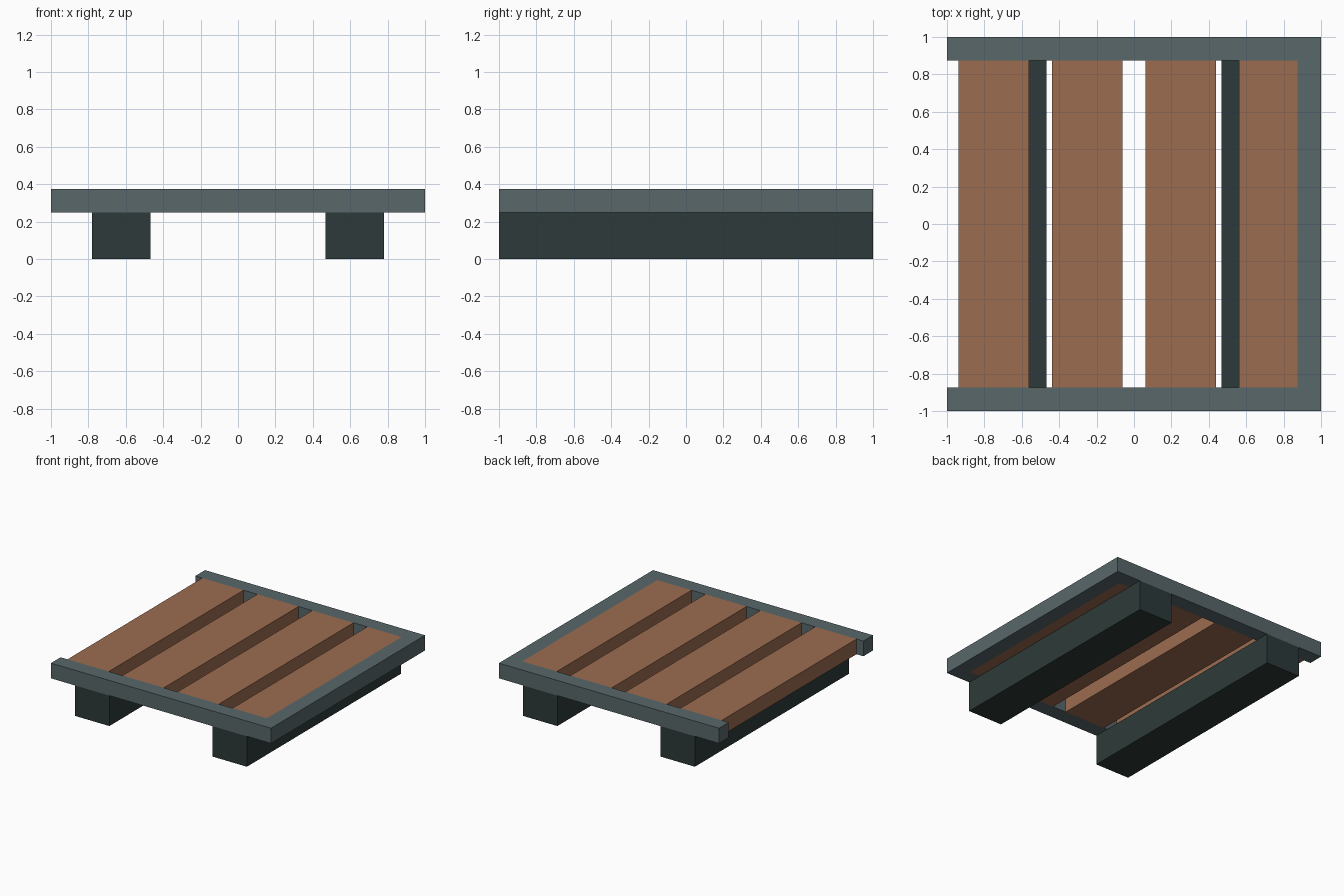
import bpy
import bmesh

cube = bpy.data.objects.get("Cube")
if cube:
    bpy.data.objects.remove(cube, do_unlink=True)


def material(name, rgb):
    mat = bpy.data.materials.new(name)
    mat.use_nodes = True
    colour = (*rgb, 1)
    mat.diffuse_color = colour
    mat.node_tree.nodes["Principled BSDF"].inputs["Base Color"].default_value = colour
    return mat


wood = material("brown wood", (0.33, 0.15, 0.08))
slate = material("slate grey", (0.098, 0.136, 0.144))
dark = material("dark green grey", (0.026, 0.042, 0.041))


def prism(name, outline, bottom, top, mat):
    """Extrude a flat outline (counter-clockwise, seen from above) upwards."""
    bm = bmesh.new()
    base = bm.faces.new([bm.verts.new((x, y, bottom)) for x, y in outline])
    grown = bmesh.ops.extrude_face_region(bm, geom=[base], use_keep_orig=True)
    verts = [v for v in grown["geom"] if isinstance(v, bmesh.types.BMVert)]
    bmesh.ops.translate(bm, verts=verts, vec=(0, 0, top - bottom))
    bmesh.ops.recalc_face_normals(bm, faces=bm.faces)
    mesh = bpy.data.meshes.new(name)
    bm.to_mesh(mesh)
    bm.free()
    mesh.materials.append(mat)
    obj = bpy.data.objects.new(name, mesh)
    bpy.context.collection.objects.link(obj)


def box(name, x0, x1, half_y, bottom, top, mat):
    prism(name, [(x0, -half_y), (x1, -half_y), (x1, half_y), (x0, half_y)],
          bottom, top, mat)


DECK, TOP, INNER = 0.25, 0.375, 0.875

# Three-sided frame, open on one side
prism("frame", [(-1, -1), (1, -1), (1, 1), (-1, 1), (-1, INNER),
                (INNER, INNER), (INNER, -INNER), (-1, -INNER)],
      DECK, TOP, slate)

# Four planks; the last one stops against the frame
for i in range(4):
    left = -0.9375 + 0.5 * i
    box(f"plank_{i + 1}", left, min(left + 0.375, INNER), INNER, DECK, TOP, wood)

# Two bearers underneath
for side, x in (("right", -0.625), ("left", 0.625)):
    box(f"{side}_bearer", x - 0.156, x + 0.156, 1, 0, DECK, dark)
